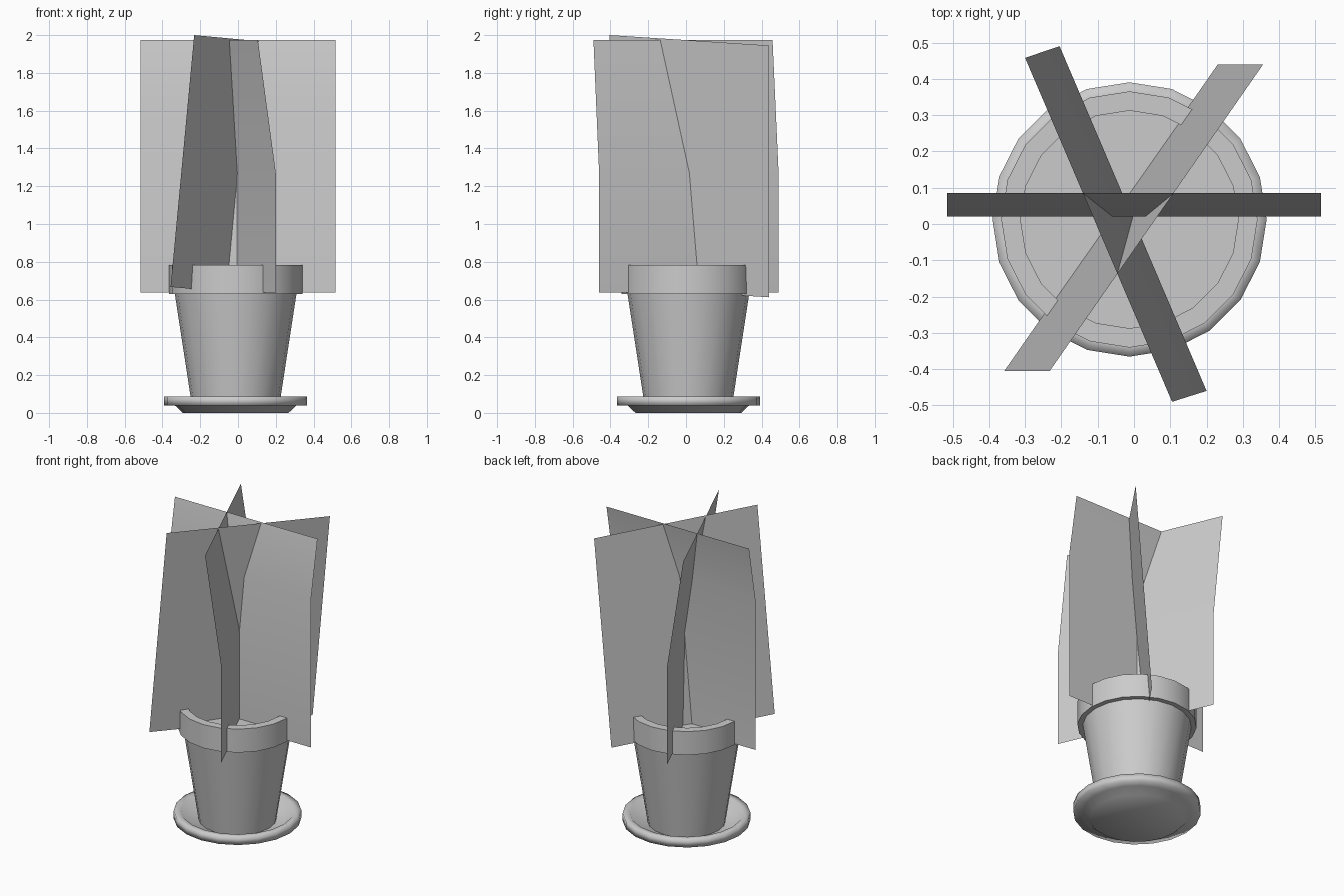
import bpy
import bmesh
import math
from mathutils import Vector

default_cube = bpy.data.objects.get("Cube")
if default_cube:
    bpy.data.objects.remove(default_cube, do_unlink=True)

grey = bpy.data.materials.new("plain_grey")
grey.use_nodes = True
COLOUR = (0.6, 0.6, 0.6, 1.0)
grey.diffuse_color = COLOUR
grey.node_tree.nodes["Principled BSDF"].inputs["Base Color"].default_value = COLOUR

CENTRE = Vector((-0.0125, 0.0125, 0))
SIDES = 20


def finish(name, bm, sharp_angle=None):
    """Turn a bmesh into a smooth shaded object, optionally keeping sharp edges."""
    mesh = bpy.data.meshes.new(name)
    bm.to_mesh(mesh)
    bm.free()
    mesh.materials.append(grey)
    obj = bpy.data.objects.new(name, mesh)
    bpy.context.collection.objects.link(obj)
    bpy.ops.object.select_all(action='DESELECT')
    obj.select_set(True)
    bpy.context.view_layer.objects.active = obj
    if sharp_angle is None:
        bpy.ops.object.shade_smooth()
    else:
        bpy.ops.object.shade_smooth_by_angle(angle=math.radians(sharp_angle))
    return obj


def lathe(name, profile, sharp_angle=None):
    """Spin a (radius, height) profile about the vertical axis of the pot."""
    bm = bmesh.new()
    verts = [bm.verts.new((r, 0, z)) for r, z in profile]
    edges = [bm.edges.new(pair) for pair in zip(verts, verts[1:])]
    bmesh.ops.spin(bm, geom=verts + edges, cent=(0, 0, 0), axis=(0, 0, 1),
                   angle=math.tau, steps=SIDES, use_duplicate=False)
    bmesh.ops.remove_doubles(bm, verts=bm.verts, dist=0.0005)
    bmesh.ops.recalc_face_normals(bm, faces=bm.faces)
    obj = finish(name, bm, sharp_angle)
    obj.location = CENTRE
    return obj


def leaf_sheet(name, rows):
    """Single sided sheet from rows of (left end, right end), bottom to top."""
    bm = bmesh.new()
    pairs = [[bm.verts.new(p) for p in row] for row in rows]
    for (a, b), (c, d) in zip(pairs, pairs[1:]):
        bm.faces.new((a, b, d, c))
    return finish(name, bm)


# Saucer: softly shaded dish with an upright rim
lathe("saucer", [(0, 0), (0.28, 0), (0.32, 0.038), (0.378, 0.038),
                 (0.378, 0.088), (0.335, 0.088), (0.28, 0.035), (0, 0.035)])

# Pot: tapered body and wider collar, closed by the soil inside
lathe("pot_with_soil", [(0, 0.03), (0.23, 0.03), (0.322, 0.63), (0.353, 0.63),
                        (0.353, 0.783), (0.30, 0.783), (0.30, 0.685),
                        (0, 0.685)], 30)

# Sheet across the pot, upright with its top bent slightly back
leaf_sheet("leaf_sheet_across", [
    [(-0.515, 0.02, 0.637), (0.515, 0.02, 0.637)],
    [(-0.515, 0.02, 1.62), (0.515, 0.02, 1.62)],
    [(-0.515, 0.085, 1.975), (0.515, 0.085, 1.975)]])

# Straight sheet on the diagonal, leaning sideways
leaf_sheet("leaf_sheet_diagonal", [
    [(-0.357, -0.405, 0.667), (0.231, 0.44, 0.612)],
    [(-0.232, -0.405, 2.0), (0.356, 0.44, 1.945)]])

# Sheet on the other diagonal, upright below and bent over above
leaf_sheet("leaf_sheet_bent", [
    [(-0.205, 0.49, 0.637), (0.20, -0.46, 0.637)],
    [(-0.205, 0.49, 1.27), (0.20, -0.46, 1.27)],
    [(-0.30, 0.458, 1.975), (0.105, -0.49, 1.975)]])
